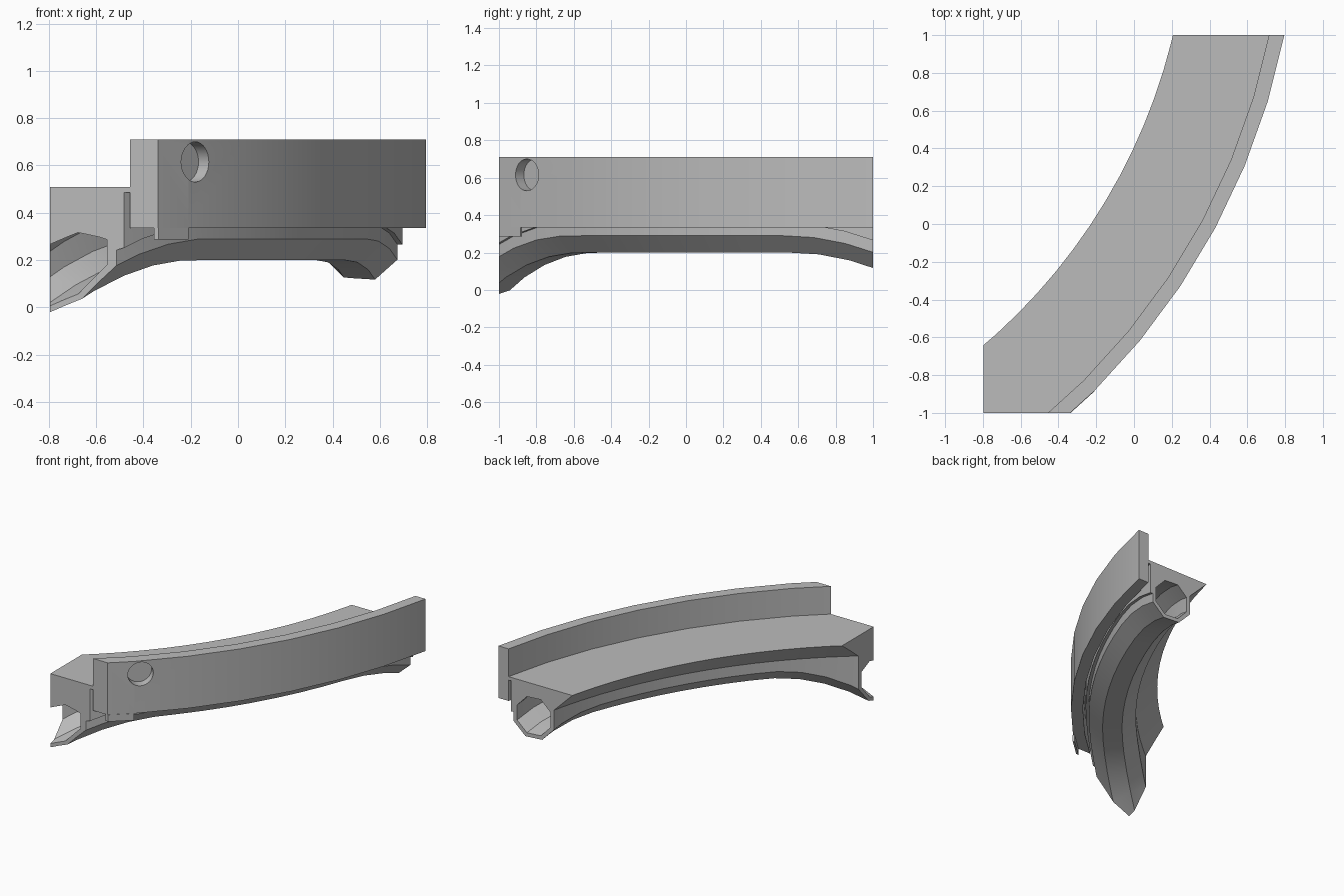
import bpy
import bmesh
from math import radians, cos, sin
from mathutils import Vector, Matrix

if "Cube" in bpy.data.objects:
    bpy.data.objects.remove(bpy.data.objects["Cube"], do_unlink=True)

CX, CY = -2.81, 1.715          # centre of the ring this segment belongs to
STEP = 5.625                   # degrees per ring facet

grey = bpy.data.materials.new("plain grey")
grey.use_nodes = True
grey.diffuse_color = (0.5, 0.5, 0.5, 1)
grey.node_tree.nodes["Principled BSDF"].inputs["Base Color"].default_value = (0.5, 0.5, 0.5, 1)


def drop(a):
    """How far the duct dips towards both ends of the segment."""
    if a > 41:
        return 0.00143 * (a - 41) ** 2
    if a < 19.5:
        return 0.0014 * (19.5 - a) ** 2
    return 0.0


def ring_point(r, a, z):
    return Vector((CX + r * cos(radians(a)), CY - r * sin(radians(a)), z))


def finish(name, bm):
    bmesh.ops.recalc_face_normals(bm, faces=bm.faces[:])
    mesh = bpy.data.meshes.new(name)
    bm.to_mesh(mesh)
    bm.free()
    mesh.materials.append(grey)
    obj = bpy.data.objects.new(name, mesh)
    bpy.context.collection.objects.link(obj)
    return obj


def sweep(name, profile, start, end, step):
    """Sweep (radius, height, follows_dip) points around the ring, capped."""
    bm = bmesh.new()
    rings = []
    for i in range(round((end - start) / step) + 1):
        a = start + i * step
        rings.append([bm.verts.new(ring_point(r, a, z - f * drop(a))) for r, z, f in profile])
    n = len(profile)
    for p, q in zip(rings, rings[1:]):
        for j in range(n):
            k = (j + 1) % n
            bm.faces.new((p[j], p[k], q[k], q[j]))
    bm.faces.new(rings[0])
    bm.faces.new(rings[-1])
    return finish(name, bm)


def cut(obj, *cutters):
    """Apply boolean cuts given as (operation, cutter)."""
    for op, cutter in cutters:
        mod = obj.modifiers.new("cut", 'BOOLEAN')
        mod.operation, mod.object, mod.solver = op, cutter, 'EXACT'
    bpy.context.view_layer.update()
    graph = bpy.context.evaluated_depsgraph_get()
    mesh = bpy.data.meshes.new_from_object(obj.evaluated_get(graph))
    obj.modifiers.clear()
    obj.data = mesh
    bpy.ops.object.select_all(action='DESELECT')
    obj.select_set(True)
    bpy.context.view_layer.objects.active = obj
    bpy.ops.object.shade_smooth_by_angle(angle=radians(25))


def octagon(r, z, apothem):
    s = apothem * 0.4142
    pts = [(s, -apothem), (apothem, -s), (apothem, s), (s, apothem)]
    pts += [(-x, -y) for x, y in pts]
    return [(r + x, z + y, 1) for x, y in pts]


# Cutters: rectangular footprint, duct bore, blind bolt hole
bm = bmesh.new()
bmesh.ops.create_cube(bm, size=1, matrix=Matrix.Translation((0.604, 0, 0.5)) @ Matrix.Diagonal((2.8, 2, 3, 1)))
clip_box = finish("clip_box", bm)

bore = sweep("duct_bore", octagon(3.40, 0.357, 0.13), 0, 16 * STEP - 22.5, STEP / 2)

bm = bmesh.new()
axis = ring_point(1, 44.3, 0) - Vector((CX, CY, 0))
turn = axis.to_track_quat('Z', 'Y').to_matrix().to_4x4()
bmesh.ops.create_cone(bm, cap_ends=True, segments=32, radius1=0.085, radius2=0.085, depth=0.14,
                      matrix=Matrix.Translation(ring_point(3.68, 44.3, 0.615)) @ turn)
hole = finish("bolt_hole_cutter", bm)

# Deck with sloped underside, octagonal duct and outer skirt
deck = sweep("deck_and_duct", [
    (3.10, 0.51, 0), (3.243, 0.365, 0), (3.243, 0.29, 1), (3.335, 0.2, 1),
    (3.465, 0.2, 1), (3.557, 0.29, 1), (3.557, 0.355, 1), (3.578, 0.355, 1),
    (3.578, 0.485, 0), (3.60, 0.485, 0), (3.60, 0.51, 0)], STEP, 11 * STEP, STEP / 2)
cut(deck, ('DIFFERENCE', bore), ('INTERSECT', clip_box))

# Outer wall
wall = sweep("outer_wall", [(3.597, 0.335, 0), (3.676, 0.335, 0), (3.676, 0.71, 0), (3.597, 0.71, 0)],
             STEP, 10 * STEP, STEP)
cut(wall, ('DIFFERENCE', hole), ('INTERSECT', clip_box))

# Small tab hanging below the wall at the front end
tab = sweep("wall_tab", [(3.665, 0.287, 0), (3.678, 0.287, 0), (3.678, 0.336, 0), (3.665, 0.336, 0)],
            8 * STEP, 9 * STEP, STEP)
cut(tab, ('INTERSECT', clip_box))

for helper in (clip_box, bore, hole):
    bpy.data.objects.remove(helper, do_unlink=True)
